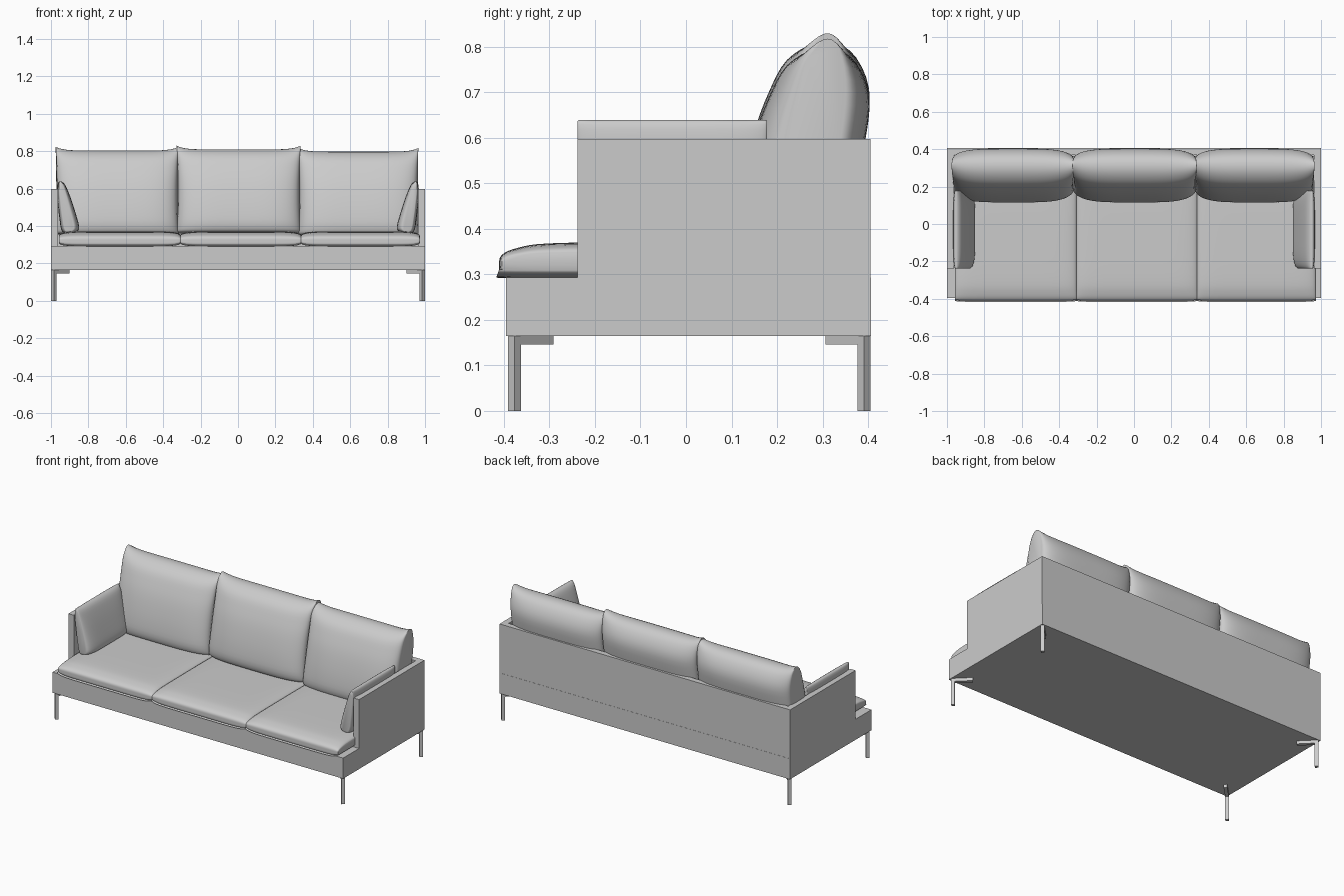
import bpy, bmesh, math
from mathutils import Vector, Matrix

if "Cube" in bpy.data.objects:
    bpy.data.objects.remove(bpy.data.objects["Cube"])


def finish(name, bm, smooth=False):
    bmesh.ops.recalc_face_normals(bm, faces=bm.faces)
    mesh = bpy.data.meshes.new(name)
    bm.to_mesh(mesh)
    bm.free()
    ob = bpy.data.objects.new(name, mesh)
    bpy.context.collection.objects.link(ob)
    if smooth:
        bpy.ops.object.select_all(action='DESELECT')
        ob.select_set(True)
        bpy.context.view_layer.objects.active = ob
        bpy.ops.object.shade_smooth_by_angle(angle=math.radians(50))
    return ob


def add_box(bm, lo, hi, matrix=Matrix()):
    lo, hi = Vector(lo), Vector(hi)
    scale = Matrix.Diagonal((*(hi - lo), 1))
    bmesh.ops.create_cube(bm, size=1, matrix=matrix @ Matrix.Translation((lo + hi) / 2) @ scale)


def box(name, lo, hi):
    bm = bmesh.new()
    add_box(bm, lo, hi)
    return finish(name, bm)


def smooth_loop(pts, steps=4):
    """Closed Catmull-Rom curve through the section points."""
    p, n, out = [Vector(q) for q in pts], len(pts), []
    for i in range(n):
        a, b, c, d = (p[(i + k) % n] for k in (-1, 0, 1, 2))
        for s in range(steps):
            t = s / steps
            out.append(0.5 * (2 * b + (c - a) * t + (2 * a - 5 * b + 4 * c - d) * t * t
                              + (3 * b - a - 3 * c + d) * t ** 3))
    return out


def pillow(name, section, lo, hi, place, seam, squash, power, ear=0.0, pinch=0.0, rise=1.0):
    """Loft a section from lo to hi, thinning it towards a seam line at both ends."""
    loop = smooth_loop(section)
    zmin, zmax = min(q.y for q in loop), max(q.y for q in loop)
    mid = zmin + (zmax - zmin) * 0.45
    bm, rings, n = bmesh.new(), [], 28
    for i in range(n + 1):
        u = math.sin(math.pi * (i / n - 0.5))
        e = math.sqrt(max(0, 1 - abs(u) ** power))
        k, kz = squash + (1 - squash) * e, rise + (1 - rise) * e
        ring = []
        for q in loop:
            f = (q.y - zmin) / (zmax - zmin)
            c = seam[0] + (seam[1] - seam[0]) * f
            z = mid + (q.y - mid) * kz + ear * abs(u) ** 8 * f ** 4
            half = (hi - lo) / 2 * (1 - pinch * (1 - (2 * f - 1) ** 2))
            ring.append(bm.verts.new(place((lo + hi) / 2 + half * u, c + (q.x - c) * k, z)))
        rings.append(ring)
    m = len(loop)
    for r, s in zip(rings, rings[1:]):
        for j in range(m):
            bm.faces.new((r[j], r[(j + 1) % m], s[(j + 1) % m], s[j]))
    bm.faces.new(rings[0])
    bm.faces.new(rings[-1])
    return finish(name, bm, True)


# Frame: base, back panel and two arm panels
box("base", (-1, -0.395, 0.165), (1, 0.406, 0.293))
box("back_panel", (-1, 0.37, 0.293), (1, 0.405, 0.597))
for side, s in (("left", -1), ("right", 1)):
    xs = sorted((s, s * 0.963))
    box(side + "_arm_panel", (xs[0], -0.238, 0.293), (xs[1], 0.37, 0.597))

# Legs: square bars turned 45 degrees with a diagonal foot under the base
for end, sy, y in (("front", -1, -0.376), ("back", 1, 0.391)):
    for side, sx in (("left", -1), ("right", 1)):
        turn = Matrix.Translation((sx * 0.985, y, 0)) @ Matrix.Rotation(
            math.atan2(-sy, -sx), 4, 'Z')
        bm = bmesh.new()
        add_box(bm, (-0.01, -0.01, 0), (0.01, 0.01, 0.165), turn)
        add_box(bm, (0.01, -0.01, 0.146), (0.11, 0.01, 0.165), turn)
        finish(f"{end}_{side}_leg", bm)

along_x = lambda l, a, z: (l, a, z)

# Seat cushions
seat = [(-0.41, 0.318), (-0.405, 0.342), (-0.37, 0.358), (-0.3, 0.368), (-0.1, 0.371),
        (0.15, 0.371), (0.33, 0.366), (0.362, 0.34), (0.362, 0.297), (0.33, 0.291),
        (0, 0.291), (-0.38, 0.291), (-0.406, 0.298)]
for label, lo, hi in (("left", -0.957, -0.307), ("middle", -0.309, 0.339), ("right", 0.337, 0.972)):
    pillow(label + "_seat_cushion", seat, lo, hi, along_x, (0, 0), 0.985, 8, rise=0.5)

# Back cushions: leaning, fat at the bottom, with raised corners
back = [(0.16, 0.358), (0.118, 0.39), (0.122, 0.48), (0.148, 0.60), (0.18, 0.69),
        (0.222, 0.765), (0.29, 0.802), (0.36, 0.785), (0.402, 0.70), (0.39, 0.58),
        (0.362, 0.45), (0.335, 0.365)]
for label, lo, hi, dz in (("left", -0.975, -0.318, 0), ("middle", -0.328, 0.335, 0.006),
                          ("right", 0.322, 0.965, -0.006)):
    pillow(label + "_back_cushion", [(y, z + dz) for y, z in back], lo, hi, along_x,
           (0.25, 0.315), 0.5, 4, ear=0.02, pinch=0.03)

# Arm cushions leaning on the arm panels
arm = [(0.967, 0.59), (0.958, 0.637), (0.928, 0.625), (0.9, 0.565), (0.87, 0.475),
       (0.85, 0.40), (0.858, 0.372), (0.895, 0.362), (0.94, 0.37), (0.956, 0.45), (0.963, 0.52)]
for label, s in (("left", -1), ("right", 1)):
    pillow(label + "_arm_cushion", arm, -0.238, 0.178, lambda l, a, z: (s * a, l, z),
           (0.905, 0.95), 0.5, 5, ear=0.008, rise=0.93)
